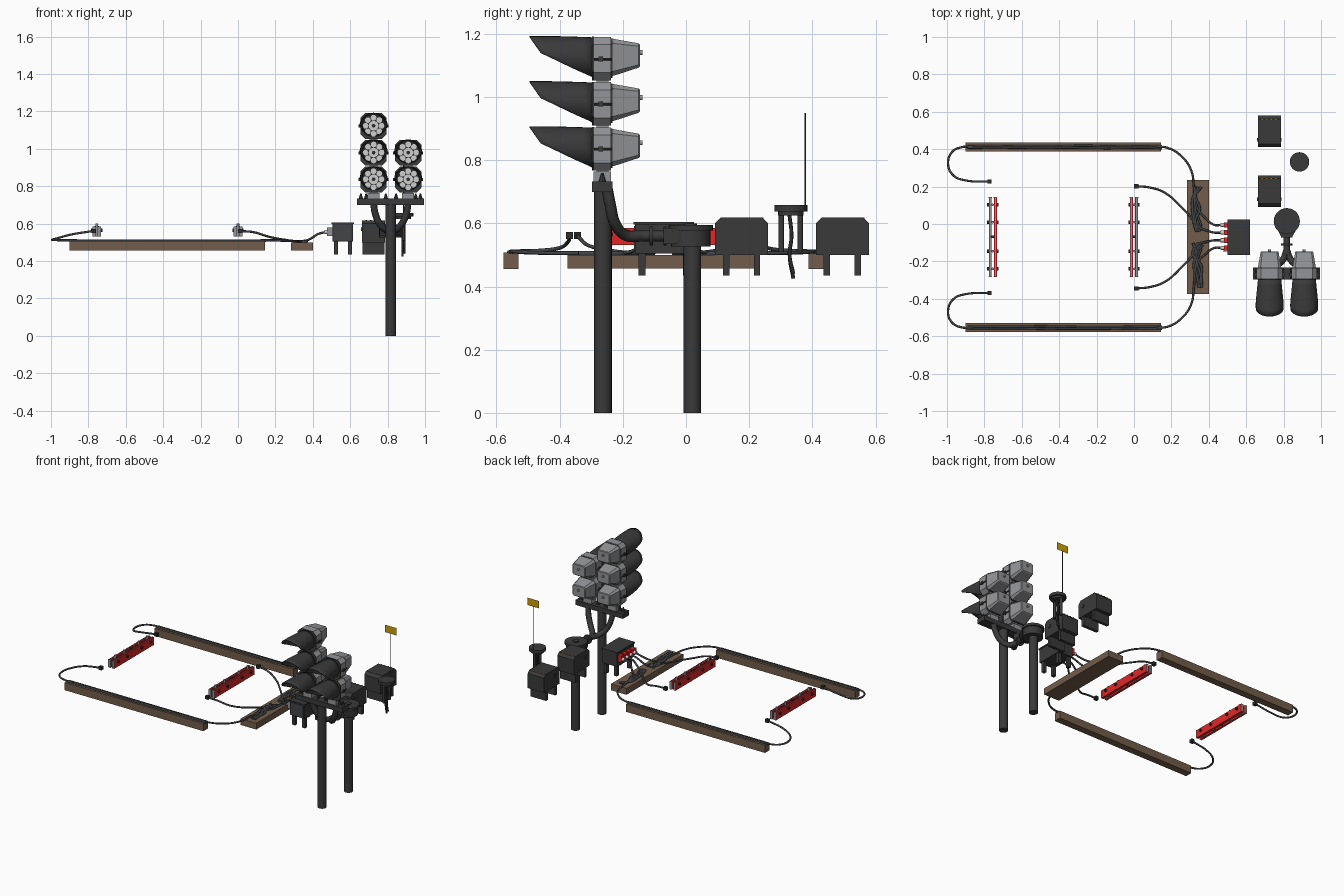
import bpy, bmesh, math, random
from mathutils import Vector

if "Cube" in bpy.data.objects:
    bpy.data.objects.remove(bpy.data.objects["Cube"])
random.seed(4)

def mat(name, c):
    m = bpy.data.materials.new(name)
    m.diffuse_color = (*c, 1)
    m.use_nodes = True
    m.node_tree.nodes["Principled BSDF"].inputs["Base Color"].default_value = m.diffuse_color
    return m

DARK = mat("dark_metal", (0.042, 0.042, 0.044))
BLACK = mat("black_rubber", (0.025, 0.025, 0.027))
CABLE = mat("cable_grey", (0.055, 0.058, 0.064))
GREY = mat("housing_grey", (0.29, 0.295, 0.31))
PALE = mat("lamp_white", (0.62, 0.62, 0.62))
WOOD = mat("wood", (0.17, 0.11, 0.07))
RED = mat("red_paint", (0.75, 0.02, 0.02))
YELLOW = mat("yellow_paint", (0.6, 0.35, 0.003))

def finish(name, bm, m, smooth=False):
    bmesh.ops.recalc_face_normals(bm, faces=bm.faces)
    me = bpy.data.meshes.new(name)
    bm.to_mesh(me)
    bm.free()
    me.materials.append(m)
    ob = bpy.data.objects.new(name, me)
    bpy.context.collection.objects.link(ob)
    if smooth:
        bpy.ops.object.select_all(action='DESELECT')
        ob.select_set(True)
        bpy.context.view_layer.objects.active = ob
        bpy.ops.object.shade_smooth_by_angle(angle=math.radians(40))
    return ob

def loft(name, rings, m, smooth=False, caps=True):
    """Skin a list of equal-length closed rings."""
    bm = bmesh.new()
    vs = [[bm.verts.new(p) for p in r] for r in rings]
    n = len(vs[0])
    for a, b in zip(vs, vs[1:]):
        for i in range(n):
            bm.faces.new((a[i], a[(i + 1) % n], b[(i + 1) % n], b[i]))
    if caps:
        bm.faces.new(vs[0])
        bm.faces.new(vs[-1])
    return finish(name, bm, m, smooth)

def box(name, x0, x1, y0, y1, z0, z1, m):
    return loft(name, [[(x0, y0, z), (x1, y0, z), (x1, y1, z), (x0, y1, z)] for z in (z0, z1)], m)

def cyl(name, a, b, r, m, r2=None, n=20):
    a, b = Vector(a), Vector(b)
    q = (b - a).to_track_quat('Z', 'Y')
    def ring(c, rad):
        return [c + q @ Vector((rad * math.cos(2 * math.pi * i / n), rad * math.sin(2 * math.pi * i / n), 0)) for i in range(n)]
    return loft(name, [ring(a, r), ring(b, r if r2 is None else r2)], m, n > 8)

def tube(name, pts, r, m, res=6):
    cu = bpy.data.curves.new(name, 'CURVE')
    cu.dimensions = '3D'
    cu.bevel_depth, cu.bevel_resolution, cu.resolution_u = r, 2, res
    cu.use_fill_caps = True
    s = cu.splines.new('BEZIER')
    s.bezier_points.add(len(pts) - 1)
    for p, co in zip(s.bezier_points, pts):
        p.co = co
        p.handle_left_type = p.handle_right_type = 'AUTO'
    cu.materials.append(m)
    ob = bpy.data.objects.new(name, cu)
    bpy.context.collection.objects.link(ob)
    bpy.ops.object.select_all(action='DESELECT')
    ob.select_set(True)
    bpy.context.view_layer.objects.active = ob
    bpy.ops.object.convert(target='MESH')

def octagon(cx, y, z0, z1, hw, c):
    """Chamfered rectangle in the xz plane."""
    return [(cx - hw + c, y, z0), (cx + hw - c, y, z0), (cx + hw, y, z0 + c), (cx + hw, y, z1 - c),
            (cx + hw - c, y, z1), (cx - hw + c, y, z1), (cx - hw, y, z1 - c), (cx - hw, y, z0 + c)]

# Signal lamp heads
def hood(cx, cz):
    n, rows, rings = 32, 6, []
    for k in range(rows + 1):
        ring = []
        for i in range(n):
            a = 2 * math.pi * i / n
            s = math.sin(a)
            end = 0.005 + 0.16 * (s + 1) / 1.2 if s < 0.2 else 0.165 + 0.035 * (s - 0.2) / 0.8
            d = end * k / rows
            r = 0.062 + 0.013 * min(1, d / 0.13)
            ring.append((cx + r * math.cos(a), -0.295 - d, cz + 0.004 + r * s * (1 - 0.12 * min(1, d / 0.13))))
        rings.append(ring)
    ob = loft("lamp_hood", rings, DARK, True, caps=False)
    md = ob.modifiers.new("thickness", 'SOLIDIFY')
    md.thickness = 0.004

def lamp(cx, cz):
    hood(cx, cz)
    loft("lamp_front_frame", [octagon(cx, y, cz - 0.07, cz + 0.068, 0.07, 0.026) for y in (-0.297, -0.292)], DARK)
    loft("lamp_frame", [octagon(cx, y, cz - 0.07, cz + 0.067, 0.069, 0.024) for y in (-0.292, -0.238)], GREY)
    loft("lamp_gasket", [octagon(cx, y, cz - 0.062, cz + 0.063, 0.064, 0.02) for y in (-0.238, -0.232)], DARK)
    loft("lamp_housing", [octagon(cx, -0.232, cz - 0.056, cz + 0.062, 0.063, 0.014),
                          octagon(cx, -0.224, cz - 0.054, cz + 0.06, 0.061, 0.014),
                          octagon(cx, -0.15, cz - 0.03, cz + 0.047, 0.048, 0.009),
                          octagon(cx, -0.146, cz - 0.026, cz + 0.043, 0.044, 0.008)], GREY)
    cyl("lamp_rear_knob", (cx, -0.146, cz + 0.018), (cx, -0.137, cz + 0.018), 0.008, GREY, n=10)
    for s in (-1, 1):
        x = cx + s * 0.073
        cyl("lamp_clasp", (x, -0.292, cz - 0.003), (x, -0.235, cz - 0.003), 0.004, DARK, n=8)
        box("lamp_hinge", x - 0.007, x + 0.007, -0.277, -0.262, cz - 0.01, cz + 0.006, DARK)
    # lens with a ring of light cells
    cyl("lens_plate", (cx, -0.297, cz), (cx, -0.299, cz), 0.06, BLACK, n=24)
    for i in range(8):
        a = math.pi * i / 4
        x, z = cx + 0.043 * math.cos(a), cz + 0.043 * math.sin(a)
        cyl("lens_cell", (x, -0.299, z), (x, -0.303, z), 0.0155, PALE, n=12)
    cyl("lens_centre", (cx, -0.299, cz), (cx, -0.303, cz), 0.026, PALE, n=16)
    cyl("lens_dot", (cx, -0.303, cz), (cx, -0.305, cz), 0.01, BLACK, n=10)

for cx, count in ((0.725, 3), (0.91, 2)):
    for k in range(count):
        lamp(cx, 0.837 + 0.143 * k)
    box("lamp_spine", cx - 0.022, cx + 0.022, -0.283, -0.245, 0.73, 0.80 + 0.143 * (count - 1), GREY)
    box("lamp_foot", cx - 0.032, cx + 0.032, -0.293, -0.237, 0.732, 0.764, GREY)

# Signal post, platform and conduit arms
PX = 0.817
cyl("signal_post", (PX, -0.263, 0), (PX, -0.263, 0.72), 0.028, DARK)
box("signal_platform", 0.637, 0.995, -0.298, -0.232, 0.70, 0.733, DARK)
for x in (0.657, 0.685, 0.79, 0.845, 0.95, 0.975):
    cyl("platform_bolt", (x, -0.265, 0.733), (x, -0.265, 0.76), 0.012, DARK, 0.004, 8)
for s in (-1, 1):
    tube("conduit_arm", [(PX, -0.14, 0.56), (PX + s * 0.02, -0.19, 0.562), (PX + s * 0.06, -0.225, 0.60),
                         (PX + s * 0.085, -0.24, 0.66), (PX + s * 0.092, -0.25, 0.71)], 0.018, DARK)
cyl("conduit_pipe", (PX, -0.04, 0.56), (PX, -0.16, 0.56), 0.017, DARK)
for y in (-0.062, -0.105):
    cyl("conduit_flange", (PX, y, 0.56), (PX, y - 0.01, 0.56), 0.03, DARK)

# Junction post
cyl("junction_post", (PX, 0.02, 0), (PX, 0.02, 0.54), 0.028, DARK)
cyl("junction_drum", (PX, 0.015, 0.527), (PX, 0.015, 0.58), 0.062, DARK, n=28)
cyl("junction_lid", (PX, 0.015, 0.578), (PX, 0.015, 0.595), 0.07, DARK, n=28)
cyl("junction_lid_boss", (PX, 0.015, 0.595), (PX, 0.015, 0.60), 0.02, DARK)
loft("junction_neck", [[(PX - w, y, 0.535), (PX + w, y, 0.535), (PX + w, y, 0.585), (PX - w, y, 0.585)]
                       for y, w in ((-0.02, 0.055), (-0.072, 0.028))], DARK)

# Equipment cabinets with chamfered tops
for y0 in (0.092, 0.411):
    y1 = y0 + 0.168
    prof = [(y0, 0.50), (y1, 0.50), (y1, 0.60), (y1 - 0.018, 0.618), (y0 + 0.018, 0.618), (y0, 0.60)]
    loft("cabinet", [[(x, y, z) for y, z in prof] for x in (0.662, 0.785)], DARK)
    for y in (y0 + 0.025, y1 - 0.045):
        box("cabinet_leg", 0.665, 0.782, y, y + 0.02, 0.435, 0.50, DARK)
    for i in range(4):
        x = 0.682 + 0.024 * i
        box("cabinet_label", x, x + 0.009, y1 - 0.02, y1 - 0.014, 0.612, 0.619, YELLOW)
    for x in (0.658, 0.785):
        box("cabinet_latch", x, x + 0.004, y0 + 0.03, y0 + 0.05, 0.56, 0.58, DARK)

# Relay box with red plugs
box("relay_box", 0.505, 0.615, -0.162, 0.02, 0.505, 0.597, DARK)
box("relay_box_lid", 0.50, 0.62, -0.167, 0.025, 0.597, 0.605, DARK)
box("relay_box_front", 0.514, 0.606, -0.165, -0.161, 0.512, 0.592, CABLE)
for x in (0.512, 0.588):
    for y in (-0.15, -0.01):
        box("relay_box_leg", x, x + 0.022, y, y + 0.022, 0.435, 0.505, DARK)
box("plug_guard", 0.475, 0.505, -0.146, -0.143, 0.535, 0.58, GREY)
for k in range(4):
    y = -0.128 + 0.041 * k
    box("red_plug", 0.48, 0.505, y - 0.014, y + 0.014, 0.535, 0.58, RED)
    cyl("plug_collar", (0.463, y, 0.555), (0.481, y, 0.555), 0.011, PALE, n=12)
    tube("plug_cable", [(0.468, y, 0.555), (0.43, y, 0.545), (0.38, -0.07 + (y + 0.07) * 1.6, 0.515),
                        (0.345, -0.07 + (y + 0.07) * 2.2, 0.507), (0.325, -0.07 + (y + 0.07) * 3.2, 0.507)], 0.006, CABLE)

# Timber sleepers
box("cross_sleeper", 0.283, 0.40, -0.375, 0.235, 0.457, 0.50, WOOD)
MY = -0.071  # mirror line of the cable layout
for s in (-1, 1):
    def P(x, d, z):
        return (x, MY + s * d, z)
    yc = MY + s * 0.483
    box("long_sleeper", -0.90, 0.145, yc - 0.024, yc + 0.024, 0.455, 0.507, WOOD)
    # cables: outer loop, sleeper bundle, lead to cross sleeper, inner lead
    tube("loop_cable", [P(-0.86, 0.483, 0.511), P(-0.92, 0.482, 0.511), P(-0.973, 0.456, 0.512), P(-0.994, 0.39, 0.514),
                        P(-0.965, 0.33, 0.522), P(-0.90, 0.304, 0.54), P(-0.78, 0.298, 0.56)], 0.006, CABLE)
    for off in (-0.005, 0.005):
        pts = [P(-0.89 + 0.104 * i, 0.483 + off + random.uniform(-0.002, 0.002), 0.509) for i in range(11)]
        tube("sleeper_cable", pts, 0.006, CABLE, 3)
    tube("lead_cable", [P(0.12, 0.485, 0.511), P(0.18, 0.478, 0.511), P(0.25, 0.437, 0.508), P(0.305, 0.36, 0.506),
                        P(0.32, 0.27, 0.506), P(0.33, 0.15, 0.506), P(0.36, 0.06, 0.506)], 0.006, CABLE)
    tube("inner_cable", [P(0.015, 0.273, 0.56), P(0.08, 0.267, 0.555), P(0.165, 0.238, 0.53), P(0.26, 0.155, 0.512),
                         P(0.32, 0.09, 0.506), P(0.37, 0.04, 0.506)], 0.006, CABLE)
    for x in (-0.772, 0.012):
        c = MY + s * (0.298 if x < 0 else 0.273)
        box("cable_end_block", x - 0.011, x + 0.011, c - 0.011, c + 0.011, 0.55, 0.572, BLACK)
    for k in range(3):
        tube("sleeper_tangle", [P(0.335 + random.uniform(-0.025, 0.03), 0.27 - 0.06 * i, 0.504) for i in range(5)], 0.008, CABLE, 4)

# Bar pairs: grey core with red inner and outer faces, held by clamps
for cx in (-0.755, 0.0):
    for s in (-1, 1):
        x = cx + s * 0.014
        box("bar_core", x - 0.004, x + 0.004, -0.283, 0.143, 0.534, 0.582, GREY)
        for t in (-1, 1):
            xf = x + t * 0.0055
            box("red_face", xf - 0.002, xf + 0.002, -0.28, 0.14, 0.531, 0.585, RED)
        box("bar_end_plate", x - 0.009, x + 0.009, -0.284, -0.28, 0.531, 0.585, GREY)
        box("bar_end_plate", x - 0.009, x + 0.009, 0.14, 0.144, 0.531, 0.585, GREY)
    for y in (0.103, 0.01, -0.145, -0.24):
        for s in (-1, 1):
            cyl("clamp_bolt", (cx + s * 0.018, y, 0.565), (cx + s * 0.03, y, 0.565), 0.009, BLACK, n=10)
        cyl("clamp_post", (cx, y, 0.53), (cx, y, 0.602), 0.0075, GREY, n=10)
    box("bar_spacer", cx - 0.012, cx + 0.012, -0.074, -0.062, 0.535, 0.586, BLACK)

# Aerial unit: cap, two legs, hanging cables, rod and flag plate
AX, AY = 0.885, 0.332
cyl("aerial_cap", (AX, AY, 0.638), (AX, AY, 0.658), 0.052, DARK, n=28)
cyl("aerial_flange", (AX, AY, 0.625), (AX, AY, 0.638), 0.04, DARK, n=24)
for s in (-1, 1):
    cyl("aerial_leg", (AX, AY + s * 0.03, 0.51), (AX, AY + s * 0.03, 0.63), 0.009, DARK, n=10)
for dx, zb in ((-0.005, 0.425), (0.005, 0.44)):
    tube("hanging_cable", [(AX + dx, AY - 0.005, 0.63), (AX + dx, AY + 0.002, 0.56), (AX + dx, AY - 0.004, 0.50),
                           (AX + dx, AY + 0.008, zb)], 0.006, BLACK)
cyl("aerial_rod", (AX, 0.378, 0.65), (AX, 0.378, 0.95), 0.0025, DARK, n=8)
bm = bmesh.new()
bm.faces.new([bm.verts.new((AX + dx, 0.378, z)) for dx, z in ((-0.044, 0.95), (0.044, 0.95), (0.044, 1.0), (-0.044, 1.0))])
finish("flag_plate", bm, YELLOW)
